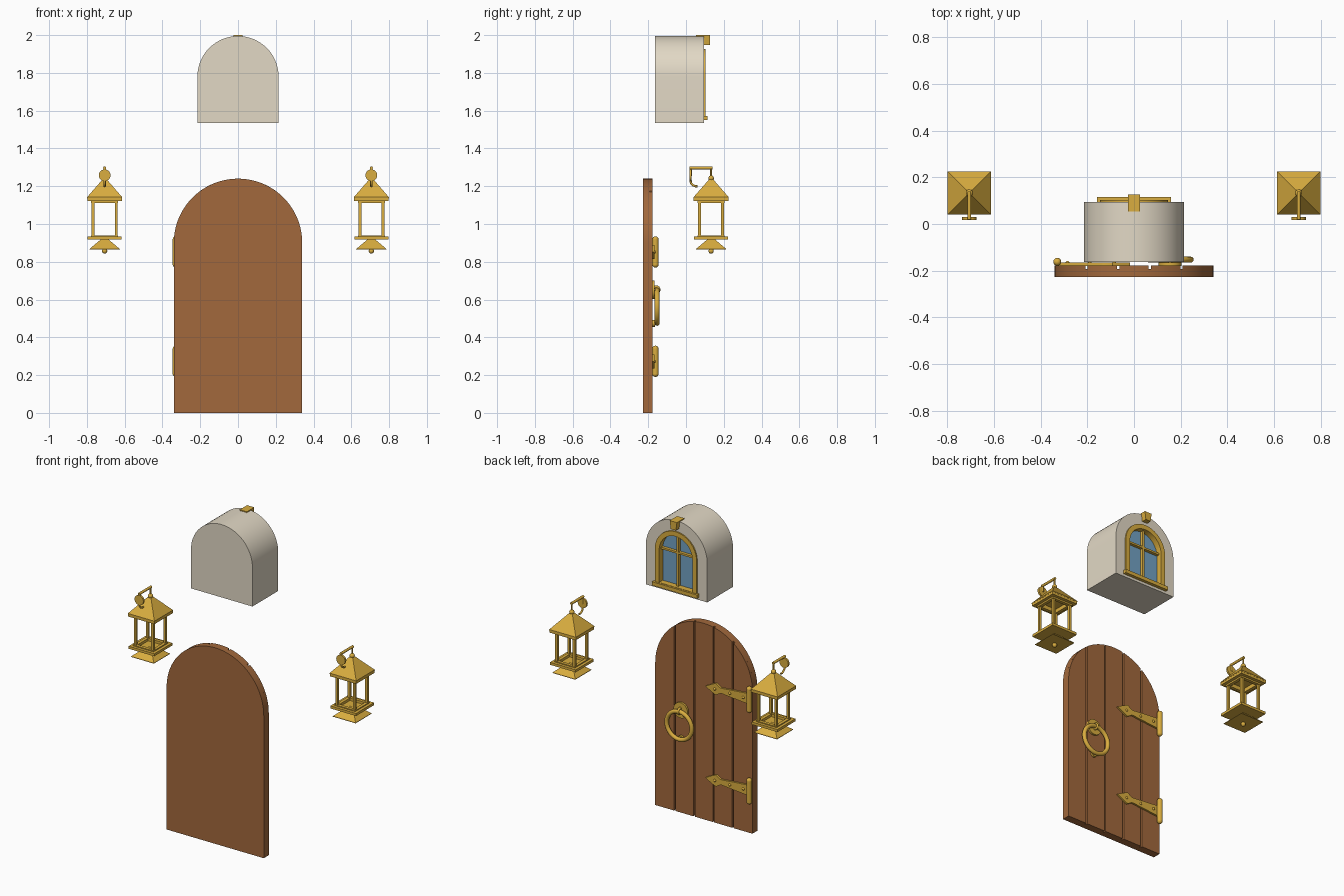
import bpy, bmesh, math
from mathutils import Vector

if "Cube" in bpy.data.objects:
    bpy.data.objects.remove(bpy.data.objects["Cube"])


def material(name, rgb):
    m = bpy.data.materials.new(name)
    m.diffuse_color = (*rgb, 1)
    m.use_nodes = True
    m.node_tree.nodes["Principled BSDF"].inputs["Base Color"].default_value = m.diffuse_color
    return m


GOLD = material("brass", (0.70, 0.42, 0.05))
WOOD = material("wood", (0.36, 0.14, 0.045))
STONE = material("plaster", (0.76, 0.69, 0.56))
GLASS = material("glass", (0.17, 0.36, 0.55))


def finish(ob, name, mat):
    ob.name = name
    ob.data.materials.append(mat)
    bpy.ops.object.select_all(action='DESELECT')
    ob.select_set(True)
    bpy.context.view_layer.objects.active = ob
    bpy.ops.object.shade_smooth_by_angle(angle=math.radians(35))
    return ob


def loft(name, loops, mat, closed=False):
    """Bridge equal-length point loops; cap both ends, or join last to first."""
    bm = bmesh.new()
    rows = [[bm.verts.new(p) for p in loop] for loop in loops]
    pairs = list(zip(rows, rows[1:])) + ([(rows[-1], rows[0])] if closed else [])
    n = len(rows[0])
    for a, b in pairs:
        for i in range(n):
            j = (i + 1) % n
            bm.faces.new((a[i], a[j], b[j], b[i]))
    if not closed:
        bm.faces.new(rows[0])
        bm.faces.new(rows[-1])
    bmesh.ops.recalc_face_normals(bm, faces=bm.faces[:])
    me = bpy.data.meshes.new(name)
    bm.to_mesh(me)
    bm.free()
    ob = bpy.data.objects.new(name, me)
    bpy.context.collection.objects.link(ob)
    return finish(ob, name, mat)


def at_y(profile, y):
    return [(x, y, z) for x, z in profile]


def slab(name, profile, y0, y1, mat):
    return loft(name, [at_y(profile, y0), at_y(profile, y1)], mat)


def square(cx, cy, h, z):
    return [(cx - h, cy - h, z), (cx + h, cy - h, z), (cx + h, cy + h, z), (cx - h, cy + h, z)]


def box(name, x0, x1, y0, y1, z0, z1, mat):
    return slab(name, [(x0, z0), (x1, z0), (x1, z1), (x0, z1)], y0, y1, mat)


def arch(r, z0, spring, n=32):
    top = [(r * math.cos(math.pi * i / n), spring + r * math.sin(math.pi * i / n)) for i in range(n + 1)]
    return [(-r, z0), (r, z0)] + top


def ball(name, loc, r, mat=GOLD):
    bpy.ops.mesh.primitive_uv_sphere_add(segments=20, ring_count=12, radius=r, location=loc)
    return finish(bpy.context.object, name, mat)


def rod(name, a, b, r, mat=GOLD, sides=24):
    a, b = Vector(a), Vector(b)
    bpy.ops.mesh.primitive_cylinder_add(vertices=sides, radius=r, depth=(b - a).length, location=(a + b) / 2)
    ob = bpy.context.object
    ob.rotation_euler = (b - a).to_track_quat('Z', 'Y').to_euler()
    return finish(ob, name, mat)


def ring(name, loc, rot, major, minor):
    bpy.ops.mesh.primitive_torus_add(major_segments=40, minor_segments=12, location=loc, rotation=rot,
                                     major_radius=major, minor_radius=minor)
    return finish(bpy.context.object, name, GOLD)


# Door: backing slab plus five planks trimmed to the arch
R, SPRING = 0.34, 0.90
slab("door_back", arch(R, 0, SPRING, 48), -0.228, -0.192, WOOD)
pitch = 2 * R / 5
for k in range(5):
    x0 = -R + k * pitch + (0.005 if k > 0 else 0)
    x1 = -R + (k + 1) * pitch - (0.005 if k < 4 else 0)
    a0, a1 = math.acos(min(1, x1 / R)), math.acos(max(-1, x0 / R))
    angles = [a0 + (a1 - a0) * i / 12 for i in range(13)]
    top = [(R * math.cos(a), SPRING + R * math.sin(a)) for a in angles]
    slab("door_plank", [(x0, 0), (x1, 0)] + top, -0.193, -0.178, WOOD)

# Strap hinges
half = [(-0.33, 0.034), (-0.20, 0.023), (-0.14, 0.017), (-0.125, 0.017), (-0.092, 0.037), (-0.065, 0.025)]
for z in (0.852, 0.273):
    strap = [(x, z - h) for x, h in half] + [(-0.018, z)] + [(x, z + h) for x, h in reversed(half)]
    slab("hinge_strap", strap, -0.180, -0.166, GOLD)
    rod("hinge_knuckle", (-0.329, -0.162, z - 0.066), (-0.329, -0.162, z + 0.066), 0.017)
    for s in (-1, 1):
        ball("hinge_cap", (-0.329, -0.162, z + s * 0.066), 0.0168)
    for x in (-0.285, -0.19, -0.085):
        ball("hinge_rivet", (x, -0.166, z), 0.008)

# Ring handle
KX = 0.155
rod("handle_plate", (KX, -0.18, 0.652), (KX, -0.166, 0.652), 0.049, sides=32)
ring("handle_clasp", (KX, -0.158, 0.652), (0, math.pi / 2, 0), 0.016, 0.007)
ring("handle_ring", (KX, -0.153, 0.562), (math.pi / 2, 0, 0), 0.088, 0.013)
rod("handle_stud", (KX, -0.18, 0.474), (KX, -0.165, 0.474), 0.018)

# Window block with recessed arched opening
outer = arch(0.215, 1.534, 1.78)
opening = arch(0.12, 1.56, 1.78)
loft("window_wall", [at_y(outer, -0.163), at_y(outer, 0.095), at_y(opening, 0.095), at_y(opening, 0.055)], STONE)
slab("window_glass", arch(0.122, 1.558, 1.78), 0.052, 0.066, GLASS)
f_out, f_in = arch(0.146, 1.56, 1.78), arch(0.116, 1.575, 1.78)
loft("window_frame", [at_y(f_out, 0.07), at_y(f_out, 0.103), at_y(f_in, 0.103), at_y(f_in, 0.06)], GOLD, True)
box("window_mullion", -0.006, 0.006, 0.062, 0.085, 1.565, 1.90, GOLD)
box("window_crossbar", -0.118, 0.118, 0.062, 0.085, 1.78, 1.792, GOLD)
box("window_sill", -0.158, 0.158, 0.085, 0.115, 1.55, 1.573, GOLD)
slab("keystone", [(-0.018, 1.948), (0.018, 1.948), (0.025, 2.0), (-0.025, 2.0)], 0.053, 0.127, GOLD)

# Lanterns, one each side
CY = 0.133
for s in (-1, 1):
    cx = s * 0.706

    def stack(name, steps, closed=False):
        return loft(name, [square(cx, CY, h, z) for h, z in steps], GOLD, closed)

    stack("lantern_foot", [(0.08, 0.865), (0.08, 0.868), (0.012, 0.925)])
    ball("lantern_drop", (cx, CY, 0.857), 0.014)
    stack("lantern_base", [(0.09, 0.918), (0.09, 0.934), (0.072, 0.934), (0.072, 0.94),
                           (0.052, 0.94), (0.052, 0.924)])
    for px in (-1, 1):
        for py in (-1, 1):
            loft("lantern_post", [square(cx + px * 0.061, CY + py * 0.061, 0.0075, z) for z in (0.93, 1.13)], GOLD)
    stack("lantern_eave", [(0.072, 1.112), (0.072, 1.122), (0.092, 1.122), (0.092, 1.14),
                           (0.052, 1.14), (0.052, 1.112)], True)
    stack("lantern_roof", [(0.07, 1.136), (0.093, 1.136), (0.093, 1.142), (0.012, 1.235),
                           (0.008, 1.222)])
    ball("lantern_finial", (cx, CY, 1.242), 0.015)
    rod("lantern_hanger", (cx, CY, 1.24), (cx, CY, 1.297), 0.005, sides=12)

    # Wall plate, arm and scroll
    rod("bracket_plate", (cx, 0.018, 1.258), (cx, 0.030, 1.258), 0.031)
    rod("bracket_post", (cx, 0.026, 1.255), (cx, 0.026, 1.300), 0.007, sides=12)
    rod("bracket_arm", (cx, 0.019, 1.297), (cx, 0.139, 1.297), 0.008, sides=12)
    path = [(0.024, 1.235), (0.026, 1.217), (0.036, 1.206), (0.049, 1.2), (0.06, 1.2)]
    cu = bpy.data.curves.new("bracket_scroll", 'CURVE')
    cu.dimensions = '3D'
    cu.bevel_depth, cu.bevel_resolution, cu.use_fill_caps = 0.006, 2, True
    sp = cu.splines.new('POLY')
    sp.points.add(len(path) - 1)
    for p, (y, z) in zip(sp.points, path):
        p.co = (cx, y, z, 1)
    cu.materials.append(GOLD)
    bpy.context.collection.objects.link(bpy.data.objects.new("bracket_scroll", cu))
